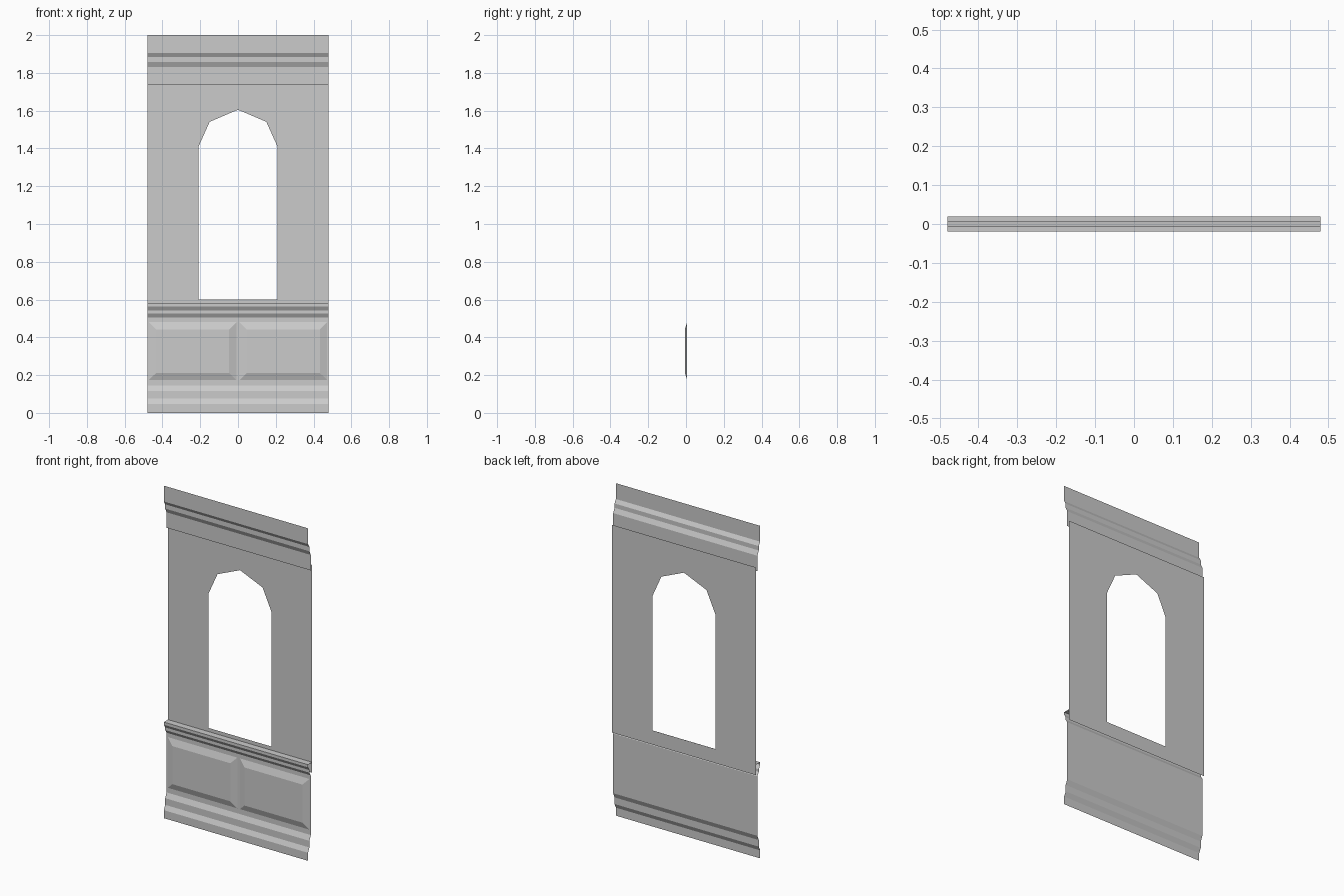
import bpy, bmesh

if "Cube" in bpy.data.objects:
    bpy.data.objects.remove(bpy.data.objects["Cube"])

HALF = 0.48                                   # half width of the wall
F, M, P, B = -0.0195, -0.0065, 0.0065, 0.0195  # depth steps, front to back


def make_object(name, verts, faces):
    mesh = bpy.data.meshes.new(name)
    mesh.from_pydata(verts, [], faces)
    mesh.update()
    obj = bpy.data.objects.new(name, mesh)
    bpy.context.collection.objects.link(obj)
    return obj


def moulding(name, profile):
    """Open (y, z) profile, listed bottom to top, swept across the width."""
    verts = [(x, y, z) for y, z in profile for x in (-HALF, HALF)]
    faces = [(2*i, 2*i + 1, 2*i + 3, 2*i + 2) for i in range(len(profile) - 1)]
    return make_object(name, verts, faces)


# Stepped skirting, dado sheet and chair rail with its ledge
moulding("skirting_and_rail", [
    (F, 0), (F, 0.048), (M, 0.075), (M, 0.115), (P, 0.145),
    (P, 0.504), (M, 0.525), (M, 0.541), (F, 0.562), (F, 0.578), (B, 0.578)])

# Stepped cornice along the top
moulding("cornice", [
    (P, 1.737), (P, 1.83), (M, 1.857), (M, 1.883), (F, 1.905), (F, 2.0)])

# Upper wall sheet: half outline around the arched opening, mirrored
outline = [(-HALF, 0.515), (0, 0.515), (0, 0.6), (-0.209, 0.6),
           (-0.209, 1.41), (-0.15, 1.541), (0, 1.605), (0, 1.765), (-HALF, 1.765)]
wall = make_object("window_wall", [(x, B, z) for x, z in outline],
                   [tuple(range(len(outline)))])
bm = bmesh.new()
bm.from_mesh(wall.data)
bmesh.ops.triangulate(bm, faces=bm.faces[:])
bm.to_mesh(wall.data)
bm.free()
wall.modifiers.new("mirror", 'MIRROR').use_clip = True


# Two raised panels with bevelled borders
def ring(cx, half, z0, z1, y):
    return [(cx - half, y, z0), (cx + half, y, z0), (cx + half, y, z1), (cx - half, y, z1)]


for side, cx in (("left", -0.24), ("right", 0.24)):
    verts = ring(cx, 0.231, 0.175, 0.48, P) + ring(cx, 0.193, 0.212, 0.441, M)
    faces = [(i, (i + 1) % 4, (i + 1) % 4 + 4, i + 4) for i in range(4)] + [(4, 5, 6, 7)]
    make_object(f"{side}_panel", verts, faces)
